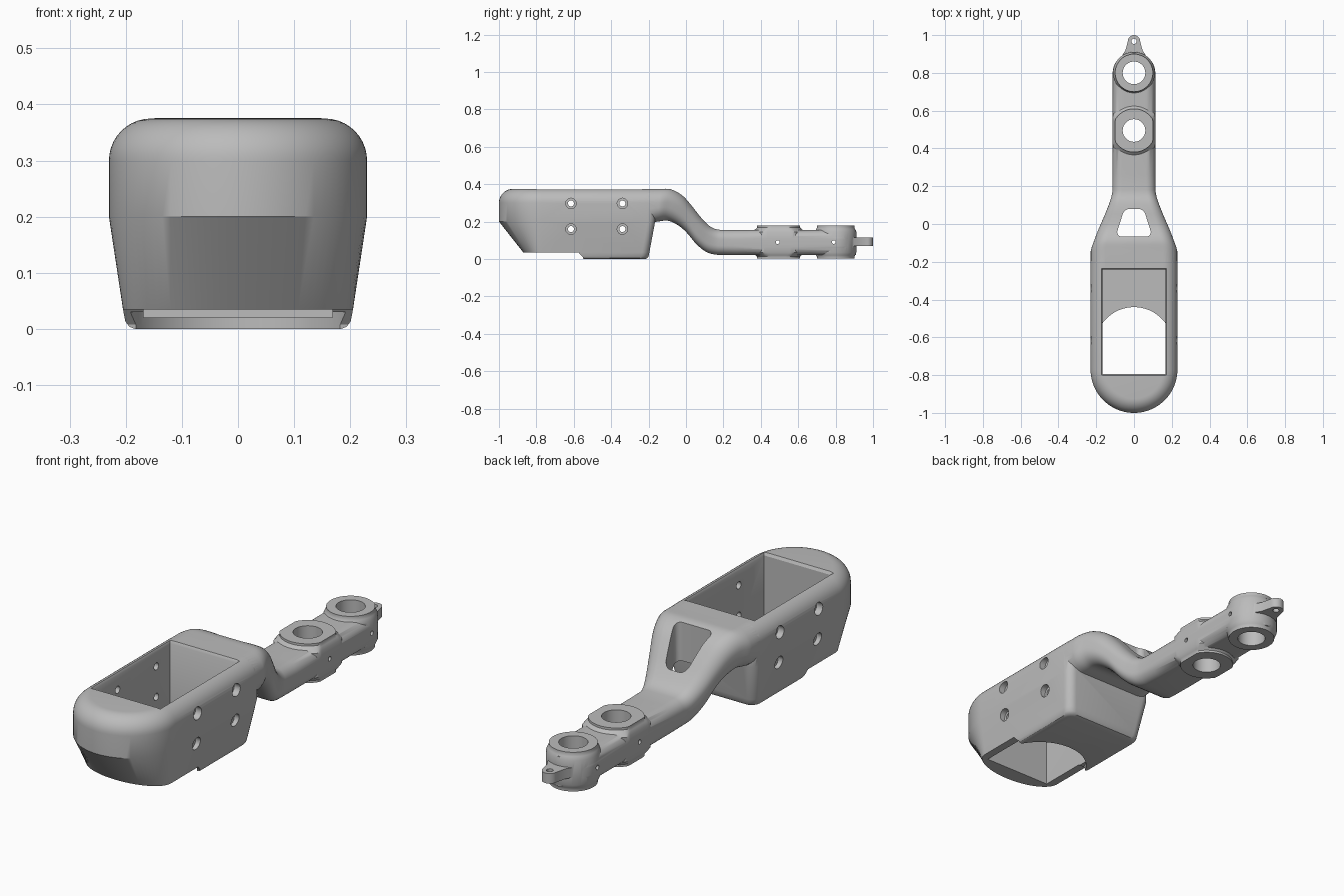
import bpy
import bmesh
from math import sin, cos, pi, radians, sqrt

if "Cube" in bpy.data.objects:
    bpy.data.objects.remove(bpy.data.objects["Cube"])

grey = bpy.data.materials.new("plain grey")
grey.use_nodes = True
tone = (0.5, 0.5, 0.5, 1)
grey.diffuse_color = tone
shader = grey.node_tree.nodes["Principled BSDF"]
shader.inputs["Base Color"].default_value = tone
shader.inputs["Roughness"].default_value = 0.6


def loft(name, rings):
    """Closed solid through rings that share a point count."""
    bm = bmesh.new()
    loops = [[bm.verts.new(p) for p in ring] for ring in rings]
    n = len(loops[0])
    for a, b in zip(loops, loops[1:]):
        for i in range(n):
            j = (i + 1) % n
            bm.faces.new((a[i], a[j], b[j], b[i]))
    bm.faces.new(loops[0])
    bm.faces.new(loops[-1])
    bmesh.ops.recalc_face_normals(bm, faces=bm.faces[:])
    mesh = bpy.data.meshes.new(name)
    bm.to_mesh(mesh)
    bm.free()
    mesh.materials.append(grey)
    ob = bpy.data.objects.new(name, mesh)
    bpy.context.collection.objects.link(ob)
    return ob


def prism_z(name, outline, z0, z1):
    return loft(name, [[(x, y, z) for x, y in outline] for z in (z0, z1)])


def circle(r, cx=0, cy=0, n=40):
    return [(cx + r * cos(2 * pi * i / n), cy + r * sin(2 * pi * i / n)) for i in range(n)]


def cylinder_x(name, r, y, z, x0, x1):
    return loft(name, [[(x, a, b) for a, b in circle(r, y, z, 28)] for x in (x0, x1)])


def rect(w, y0, y1, z):
    return [(-w, y0, z), (w, y0, z), (w, y1, z), (-w, y1, z)]


def combine(target, tool, operation):
    mod = target.modifiers.new(tool.name, "BOOLEAN")
    mod.operation, mod.solver, mod.object = operation, "EXACT", tool
    bpy.context.view_layer.objects.active = target
    bpy.ops.object.modifier_apply(modifier=mod.name)
    bpy.data.objects.remove(tool)


# Body: rounded nose, square back, tapering below the waist
def body_ring(z, w, nose, back):
    pts = [(w * cos(pi + pi * i / 40), -0.77 + nose * sin(pi + pi * i / 40), z) for i in range(41)]
    r = 0.04
    for sx, start in ((1, 0), (-1, pi / 2)):
        for i in range(7):
            a = start + pi / 2 * i / 6
            pts.append((sx * (w - r) + r * cos(a), back - r + r * sin(a), z))
    return pts


def nose_at(z):
    return 0.23 - 0.13 * (0.2 - z) / 0.165


rings = [body_ring(z, w, nose_at(z), back) for z, w, back in (
    (0, 0.184, -0.217), (0.004, 0.194, -0.207), (0.014, 0.201, -0.2),
    (0.035, 0.205, -0.196), (0.2, 0.23, -0.165))]
for i in range(11):
    a = pi / 2 * i / 10
    inset = 0.075 * (1 - cos(a))
    rings.append(body_ring(0.3 + 0.075 * sin(a), 0.23 - inset, 0.23 - inset, -0.165))
frame = loft("frame", rings)


# Neck and arm: rounded sections following an S-shaped path
def section(ty, tz, by, bz, w, r):
    h = sqrt((ty - by) ** 2 + (tz - bz) ** 2)
    r = min(r, w * 0.9, h * 0.48)
    pts = []
    for k, (sx, sv) in enumerate(((1, 1), (-1, 1), (-1, -1), (1, -1))):
        for i in range(9):
            a = pi / 2 * (k + i / 8)
            x = sx * (w - r) + r * cos(a)
            t = (sv * (h / 2 - r) + r * sin(a)) / h + 0.5
            pts.append((x, by + (ty - by) * t, bz + (tz - bz) * t))
    return pts


# top y, top z, bottom y, bottom z, half width, corner radius
path = [
    (-0.22, 0.375, -0.22, 0.19, 0.229, 0.075),
    (-0.14, 0.375, -0.15, 0.20, 0.229, 0.075),
    (-0.08, 0.372, -0.10, 0.205, 0.211, 0.07),
    (-0.02, 0.34, -0.05, 0.185, 0.19, 0.065),
    (0.03, 0.285, 0.00, 0.145, 0.168, 0.06),
    (0.08, 0.222, 0.055, 0.08, 0.146, 0.055),
    (0.13, 0.173, 0.11, 0.037, 0.126, 0.05),
    (0.18, 0.156, 0.17, 0.022, 0.114, 0.05),
    (0.26, 0.155, 0.26, 0.02, 0.113, 0.05),
    (0.8, 0.155, 0.8, 0.02, 0.113, 0.05),
]


def catmull(p, q, r, s, t):
    return [0.5 * (2 * b + (c - a) * t + (2 * a - 5 * b + 4 * c - d) * t * t
                   + (3 * b - a - 3 * c + d) * t ** 3) for a, b, c, d in zip(p, q, r, s)]


rows = [path[0]]
for i in range(1, 7):
    rows += [catmull(*path[i - 1:i + 3], k / 4) for k in range(4)]
rows += path[7:]
for deg in range(8, 89, 8):
    a = radians(deg)
    y = 0.8 + 0.108 * sin(a)
    rows.append((y, 0.155, y, 0.02, 0.113 * cos(a), 0.05))
combine(frame, loft("arm", [section(*row) for row in rows]), "UNION")


# Flared bosses that stand proud above and below the arm
def boss(name, y, r, flare, side):
    profile = [(-0.088, 0), (-0.078, 0.004), (-0.07, 0.35), (-0.055, 1),
               (0.055, 1), (0.07, 0.35), (0.078, 0.004), (0.088, 0)]
    rings = []
    for dz, f in profile:
        lim = side + (0.1125 - side) * f
        rings.append([(max(-lim, min(lim, px)), py, 0.09 + dz)
                      for px, py in circle(r + flare * f, 0, y, 56)])
    return loft(name, rings)


combine(frame, boss("inner_boss", 0.495, 0.115, 0.025, 0.1), "UNION")
combine(frame, boss("outer_boss", 0.8, 0.1, 0.011, 0.1), "UNION")

# End tab with a rounded tip
tip = [(0.033 * cos(pi * i / 16), 0.967 + 0.033 * sin(pi * i / 16)) for i in range(17)]
tab = [(0.075, 0.86), (0.058, 0.9), (0.045, 0.92)] + tip + [(-0.045, 0.92), (-0.058, 0.9), (-0.075, 0.86)]
combine(frame, prism_z("end_tab", tab, 0.07, 0.115), "UNION")

# Box cavity with a chamfered rim, the raised front floor and the curved floor opening
combine(frame, loft("cavity", [rect(0.168, -0.795, -0.242, z) for z in (0.02, 0.5)]), "DIFFERENCE")
combine(frame, loft("rim", [rect(0.164, -0.791, -0.246, 0.355),
                            rect(0.18, -0.807, -0.23, 0.385)]), "DIFFERENCE")
step = [(-1.2, -0.1), (-0.535, -0.1), (-0.55, 0.008), (-0.575, 0.035), (-1.2, 0.035)]
combine(frame, loft("floor_step", [[(x, y, z) for y, z in step] for x in (-0.5, 0.5)]), "DIFFERENCE")
combine(frame, prism_z("floor_opening", circle(0.206, 0, -0.646, 64), -0.1, 0.03), "DIFFERENCE")

# Rounded triangular window through the neck
window = []
for cx, cy, r, a0, a1 in ((0.065, -0.043, 0.024, -90, 25), (0.022, 0.04, 0.04, 25, 90),
                          (-0.022, 0.04, 0.04, 90, 155), (-0.065, -0.043, 0.024, 155, 270)):
    for i in range(9):
        a = radians(a0 + (a1 - a0) * i / 8)
        window.append((cx + r * cos(a), cy + r * sin(a)))
combine(frame, prism_z("neck_window", window, -0.1, 0.6), "DIFFERENCE")

# Vertical bores through the bosses and tab
for name, y, r in (("inner_bore", 0.495, 0.06), ("outer_bore", 0.8, 0.06), ("tab_hole", 0.967, 0.014)):
    combine(frame, prism_z(name, circle(r, 0, y), -0.1, 0.4), "DIFFERENCE")

# Counterbored screw holes across the body
for y in (-0.615, -0.34):
    for z in (0.16, 0.297):
        combine(frame, cylinder_x("screw_hole", 0.016, y, z, -0.4, 0.4), "DIFFERENCE")
        for s in (-1, 1):
            combine(frame, cylinder_x("counterbore", 0.028, y, z, s * 0.2, s * 0.4), "DIFFERENCE")

# Small cross pins in the arm
for y in (0.49, 0.79):
    combine(frame, cylinder_x("pin_hole", 0.01, y, 0.09, -0.3, 0.3), "DIFFERENCE")

bpy.ops.object.select_all(action="DESELECT")
frame.select_set(True)
bpy.context.view_layer.objects.active = frame
bpy.ops.object.shade_smooth_by_angle(angle=radians(32))
